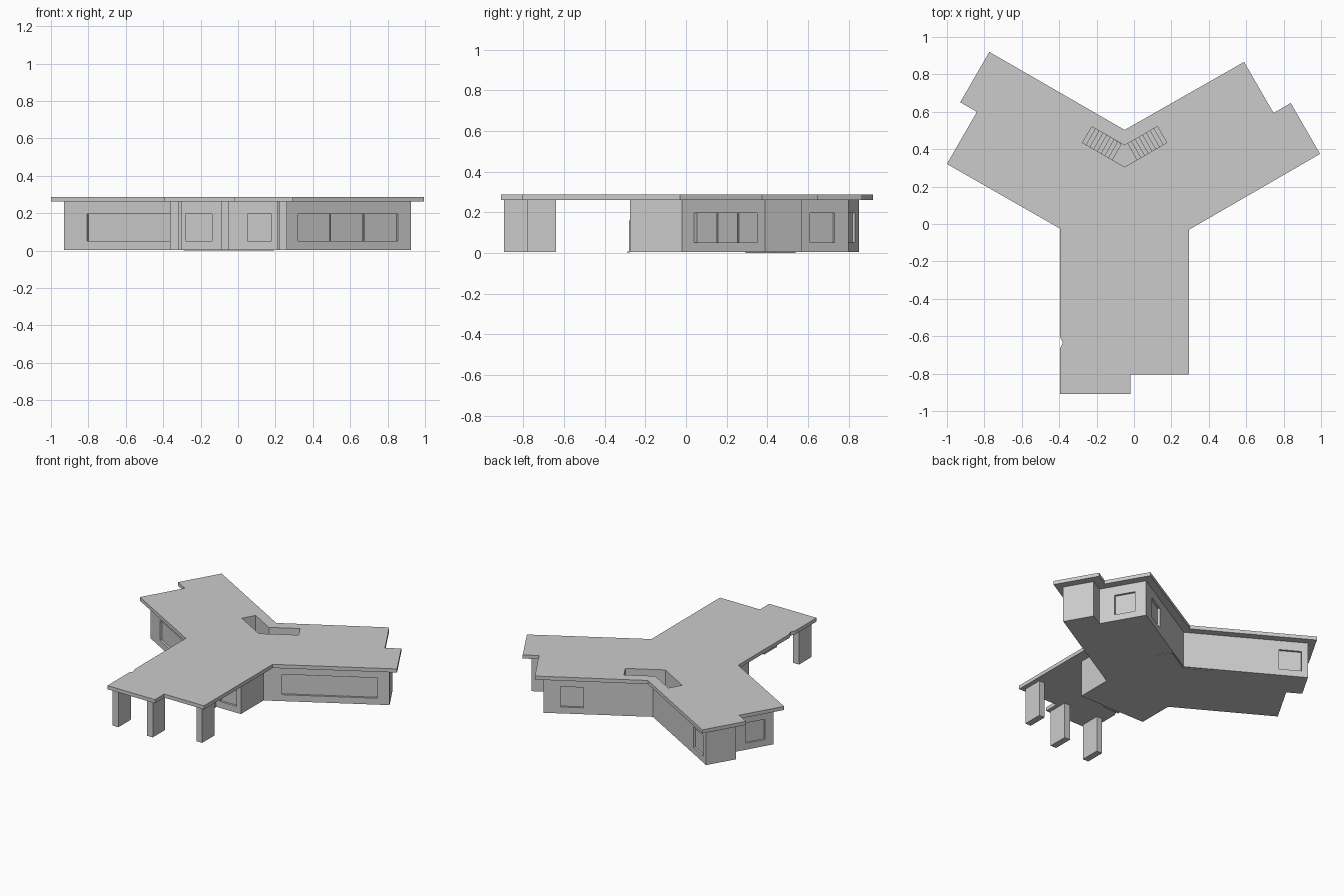
import bpy, bmesh
from mathutils import Vector

if "Cube" in bpy.data.objects:
    bpy.data.objects.remove(bpy.data.objects["Cube"], do_unlink=True)

grey = bpy.data.materials.new("light_grey")
grey.use_nodes = True
grey.diffuse_color = (0.6, 0.6, 0.6, 1)
grey.node_tree.nodes["Principled BSDF"].inputs["Base Color"].default_value = (0.6, 0.6, 0.6, 1)

FLOOR, EAVES, TOP = 0.004, 0.261, 0.287
SILL, HEAD = 0.05, 0.195
DEPTH = 0.015


def wing(side, a, n):
    """Plan point at distance a along a wing and n across it (side +1 left, -1 right)."""
    return Vector((side * (0.866 * a - 0.5 * n), 0.5 * a + 0.866 * n))


def prism(name, outline, z0, z1):
    """Upright solid over a plan outline."""
    bm = bmesh.new()
    face = bm.faces.new([bm.verts.new((p[0], p[1], z0)) for p in outline])
    top = bmesh.ops.extrude_face_region(bm, geom=[face])["geom"]
    bmesh.ops.translate(bm, vec=(0, 0, z1 - z0),
                        verts=[v for v in top if isinstance(v, bmesh.types.BMVert)])
    bmesh.ops.recalc_face_normals(bm, faces=bm.faces)
    mesh = bpy.data.meshes.new(name)
    bm.to_mesh(mesh)
    bm.free()
    mesh.materials.append(grey)
    obj = bpy.data.objects.new(name, mesh)
    bpy.context.collection.objects.link(obj)
    return obj


def block(x0, x1, y0, y1):
    return [(x0, y0), (x1, y0), (x1, y1), (x0, y1)]


def strip(p, q, inner, outer):
    """Thin plan rectangle along a wall line, offset by its outward normal."""
    p, q = Vector(p), Vector(q)
    d = (q - p).normalized()
    out = Vector((d.y, -d.x))
    return [p + out * inner, q + out * inner, q + out * outer, p + out * outer]


def cut(target, cutter):
    cutter.hide_render = True
    mod = target.modifiers.new("opening", "BOOLEAN")
    mod.operation = "DIFFERENCE"
    mod.solver = "EXACT"
    mod.object = cutter
    bpy.context.view_layer.objects.active = target
    bpy.ops.object.modifier_apply(modifier=mod.name)
    bpy.data.objects.remove(cutter, do_unlink=True)


# Walls: a three-armed body with stepped wing ends
body = prism("walls", [
    (-0.305, -0.275), (0.215, -0.275), (0.215, -0.02),
    wing(1, 0.996, -0.125), wing(1, 0.996, 0.085),
    wing(1, 0.89, 0.085), wing(1, 0.89, 0.408),
    (-0.048, 0.443),
    wing(-1, 1.08, 0.36), wing(-1, 1.08, 0.147),
    wing(-1, 0.975, 0.147), wing(-1, 0.975, -0.17),
    (-0.305, -0.02)], FLOOR, EAVES)

# Flat overhanging roof, with a small nick in the porch edge
roof = prism("roof", [
    (-0.395, -0.91), (-0.02, -0.91), (-0.02, -0.805), (0.295, -0.805), (0.295, -0.03),
    wing(1, 1.049, -0.173), wing(1, 1.049, 0.141),
    wing(1, 0.943, 0.141), wing(1, 0.943, 0.456),
    (-0.05, 0.503),
    wing(-1, 1.13, 0.41), wing(-1, 1.13, 0.099),
    wing(-1, 1.027, 0.099), wing(-1, 1.027, -0.222),
    (-0.395, -0.025), (-0.395, -0.605), (-0.38, -0.635), (-0.395, -0.665)], EAVES, TOP)


# Bent stairwell open to the sky
def well(grow=0.0):
    return [wing(1, 0.369 + grow, 0.289 - grow), wing(1, 0.369 + grow, 0.389 + grow),
            (-0.05, 0.42 + grow), wing(-1, 0.455 + grow, 0.338 + grow),
            wing(-1, 0.455 + grow, 0.239 - grow), (-0.05, 0.305 - grow)]


for part in (body, roof):
    cut(part, prism("well_cutter", well(), 0.008, 0.4))
prism("stairwell_base", well(0.012), 0, FLOOR)

# Stairs rising from the middle of the well to both ends
STEPS, RUN = 8, 0.023
for side, end, n0, n1, label in ((1, 0.369, 0.289, 0.389, "left"),
                                 (-1, 0.455, 0.239, 0.338, "right")):
    for i in range(STEPS):
        a0 = end - RUN * (STEPS - i)
        prism(f"{label}_stair_{i + 1}",
              [wing(side, a0, n0), wing(side, a0 + RUN, n0),
               wing(side, a0 + RUN, n1), wing(side, a0, n1)], 0.008, 0.02 * (i + 1))

# Recessed windows: wall line ends running counter-clockwise, number of mullions
windows = {
    "left_front": (wing(1, 0.297, -0.125), wing(1, 0.916, -0.125), 2),
    "left_end": (wing(1, 0.89, 0.19), wing(1, 0.89, 0.33), 0),
    "left_back": (wing(1, 0.78, 0.408), wing(1, 0.632, 0.408), 0),
    "right_back": (wing(-1, 0.889, 0.36), wing(-1, 1.038, 0.36), 0),
    "right_end": (wing(-1, 0.975, 0.027), wing(-1, 0.975, -0.108), 0),
    "right_front": (wing(-1, 0.834, -0.17), wing(-1, 0.308, -0.17), 0),
    "porch_right": ((-0.28, -0.275), (-0.14, -0.275), 0),
    "porch_left": ((0.05, -0.275), (0.18, -0.275), 0),
}
for name, (p, q, bars) in windows.items():
    cut(body, prism("window_cutter", strip(p, q, -DEPTH, DEPTH), SILL, HEAD))
    p, q = Vector(p), Vector(q)
    half = (q - p).normalized() * 0.003
    for i in range(bars):
        mid = p.lerp(q, (i + 1) / (bars + 1))
        prism(f"{name}_mullion_{i + 1}", strip(mid - half, mid + half, -DEPTH, -0.008), SILL, HEAD)

# Front door and its threshold
prism("front_door", block(-0.1, 0.02, -0.28, -0.275), FLOOR, 0.16)
prism("door_threshold", block(-0.11, 0.02, -0.29, -0.275), 0.001, 0.006)

# Porch piers
for label, x, y in (("right", -0.364, -0.895), ("middle", -0.092, -0.895), ("left", 0.218, -0.78)):
    prism(f"{label}_porch_pier", block(x, x + 0.045, y, y + 0.14), FLOOR, EAVES)
